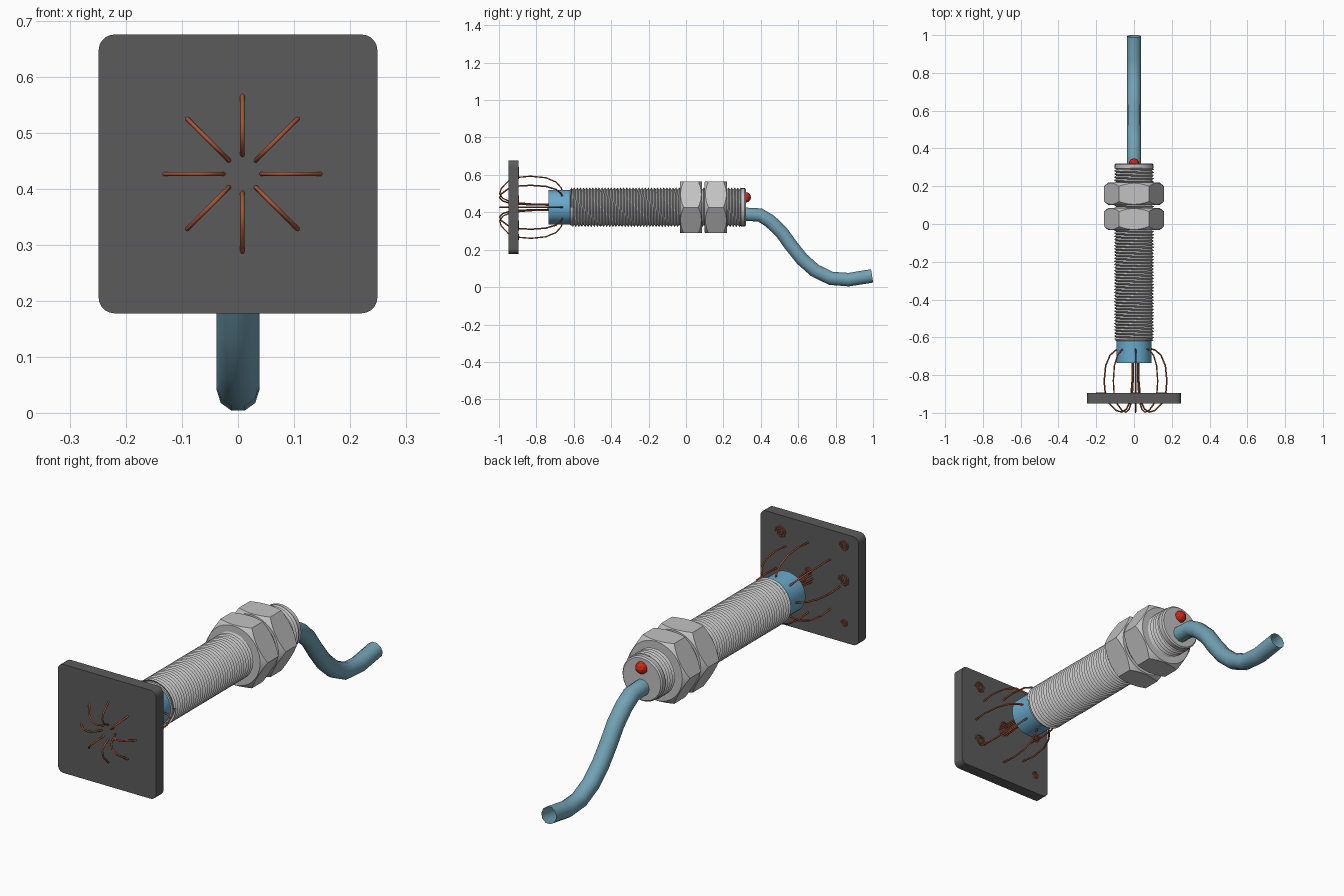
import bpy, bmesh, math
from math import sin, cos, pi, tau

if "Cube" in bpy.data.objects:
    bpy.data.objects.remove(bpy.data.objects["Cube"])

CZ = 0.427  # height of the sensor axis


def mat(name, rgb):
    m = bpy.data.materials.new(name)
    m.diffuse_color = (*rgb, 1)
    m.use_nodes = True
    m.node_tree.nodes["Principled BSDF"].inputs["Base Color"].default_value = m.diffuse_color
    return m


STEEL = mat("steel_grey", (0.54, 0.54, 0.54))
PLATE = mat("dark_grey", (0.105, 0.105, 0.105))
HEAD = mat("head_blue", (0.14, 0.40, 0.60))
CABLE = mat("cable_blue", (0.17, 0.36, 0.46))
COPPER = mat("copper", (0.38, 0.09, 0.04))
RED = mat("red", (0.65, 0.02, 0.01))


def mesh_obj(name, verts, faces, m, smooth=True, angle=30):
    me = bpy.data.meshes.new(name)
    me.from_pydata(verts, [], faces)
    bm = bmesh.new()
    bm.from_mesh(me)
    bmesh.ops.recalc_face_normals(bm, faces=bm.faces)
    bm.to_mesh(me)
    bm.free()
    me.materials.append(m)
    for p in me.polygons:
        p.use_smooth = smooth
    if smooth:
        me.set_sharp_from_angle(angle=math.radians(angle))
    ob = bpy.data.objects.new(name, me)
    bpy.context.collection.objects.link(ob)
    return ob


def polar(a, r, y):
    return (r * cos(a), y, CZ + r * sin(a))


def lathe(name, rings, m, seg=36):
    """rings: functions angle -> (radius, y); closed with end caps"""
    verts = [polar(tau * i / seg, *f(tau * i / seg)) for f in rings for i in range(seg)]
    faces = [(k * seg + i, k * seg + (i + 1) % seg, (k + 1) * seg + (i + 1) % seg, (k + 1) * seg + i)
             for k in range(len(rings) - 1) for i in range(seg)]
    faces += [tuple(range(seg)), tuple(range((len(rings) - 1) * seg, len(rings) * seg))]
    return mesh_obj(name, verts, faces, m)


def turned(name, profile, m):
    return lathe(name, [lambda a, p=p: p for p in profile], m)


def tube(name, splines, radius, m, res=1, caps=True):
    """splines: list of (points, cyclic)"""
    cu = bpy.data.curves.new(name, 'CURVE')
    cu.dimensions = '3D'
    cu.bevel_depth = radius
    cu.bevel_resolution = res
    cu.use_fill_caps = caps
    for pts in splines:
        s = cu.splines.new('POLY')
        s.points.add(len(pts) - 1)
        for p, c in zip(s.points, pts):
            p.co = (*c, 1)
    cu.materials.append(m)
    ob = bpy.data.objects.new(name, cu)
    bpy.context.collection.objects.link(ob)
    bpy.ops.object.select_all(action='DESELECT')
    ob.select_set(True)
    bpy.context.view_layer.objects.active = ob
    bpy.ops.object.convert(target='MESH')
    return ob


# sensor body: core with collars, and a helical thread around it
turned("body_core", [(0.085, -0.622), (0.098, -0.618), (0.098, -0.605), (0.093, -0.60),
                     (0.093, 0.29), (0.102, 0.294), (0.102, 0.314), (0.096, 0.32)], STEEL)
SEG, PITCH, Y0, Y1 = 32, 0.0165, -0.618, 0.295
n = int((Y1 - Y0) / PITCH * SEG)
tv, tf = [], []
for k in range(n):
    a, y = tau * k / SEG, Y0 + k * PITCH / SEG
    tv += [polar(a, 0.106, y), polar(a, 0.094, y + PITCH / 2)]
for k in range(n - 1):
    tf.append((2 * k, 2 * k + 2, 2 * k + 3, 2 * k + 1))
    if k + 1 + SEG < n:
        j = 2 * (k + SEG)
        tf.append((2 * k + 1, 2 * k + 3, j + 2, j))
mesh_obj("thread", tv, tf, STEEL)

# sensing head
turned("sensing_head", [(0.092, -0.735), (0.092, -0.61)], HEAD)

# two chamfered hex nuts, corners pointing to the sides
APO = 0.138


def hexr(a):
    return APO / cos((a % (pi / 3)) - pi / 6)


def nut(name, y0, y1):
    def depth(a):
        return 0.004 + (hexr(a) - APO) * 0.75
    lathe(name, [lambda a: (APO * 0.98, y0), lambda a: (hexr(a), y0 + depth(a)),
                 lambda a: (hexr(a), y1 - depth(a)), lambda a: (APO * 0.98, y1)], STEEL, 48)


nut("nut_front", -0.033, 0.086)
nut("nut_back", 0.100, 0.220)

# target plate with rounded corners
R, H = 0.028, 0.249
outline = []
for q in range(4):
    for s in range(6):
        a = q * pi / 2 + s * pi / 10
        cx = H - R if q in (0, 3) else R - H
        cz = H - R if q in (0, 1) else R - H
        outline.append((cx + R * cos(a), CZ + cz + R * sin(a)))
N = len(outline)
pv = [(x, y, z) for y in (-0.95, -0.896) for x, z in outline]
pf = [tuple(range(N)), tuple(range(N, 2 * N))]
pf += [(i, (i + 1) % N, N + (i + 1) % N, N + i) for i in range(N)]
mesh_obj("target_plate", pv, pf, PLATE)

# magnetic field lines: one (radius, y) path repeated around the axis
path = [(0.080, -0.660), (0.105, -0.668), (0.135, -0.695), (0.158, -0.750), (0.166, -0.830),
        (0.160, -0.900), (0.138, -0.952), (0.100, -0.988), (0.072, -0.996), (0.048, -0.980),
        (0.034, -0.950), (0.024, -0.900), (0.018, -0.830), (0.016, -0.730)]
lines = []
for i in range(8):
    a = i * pi / 4
    lines.append([(0.008 + r * cos(a), y, CZ + r * sin(a)) for r, y in path])
tube("field_lines", lines, 0.004, COPPER)

# eddy current spirals on the back of the plate
spirals = []
for x, dz, r in [(0.145, 0.172, 0.028), (-0.176, 0.193, 0.024), (-0.176, 0.035, 0.028),
                 (0.142, -0.10, 0.030), (-0.178, -0.16, 0.017), (0.005, 0.03, 0.016)]:
    spirals.append([(x + r * (1 - t / 26) * cos(t * tau / 10), -0.895,
                     CZ + dz + r * (1 - t / 26) * sin(t * tau / 10)) for t in range(22)])
tube("eddy_spirals", spirals, 0.003, COPPER)

# cable with open end
cable = [(0.30, 0.390), (0.395, 0.386), (0.450, 0.352), (0.510, 0.295), (0.560, 0.225),
         (0.620, 0.150), (0.690, 0.088), (0.775, 0.047), (0.870, 0.040), (0.995, 0.060)]
ob = tube("cable", [[(0, y, z) for y, z in cable]], 0.038, CABLE, 3, False)
for p in ob.data.polygons:
    p.use_smooth = True

# indicator lamp
bm = bmesh.new()
bmesh.ops.create_icosphere(bm, subdivisions=2, radius=0.028)
me = bpy.data.meshes.new("indicator_lamp")
bm.to_mesh(me)
bm.free()
me.materials.append(RED)
lamp = bpy.data.objects.new("indicator_lamp", me)
lamp.location = (0, 0.32, 0.48)
bpy.context.collection.objects.link(lamp)
